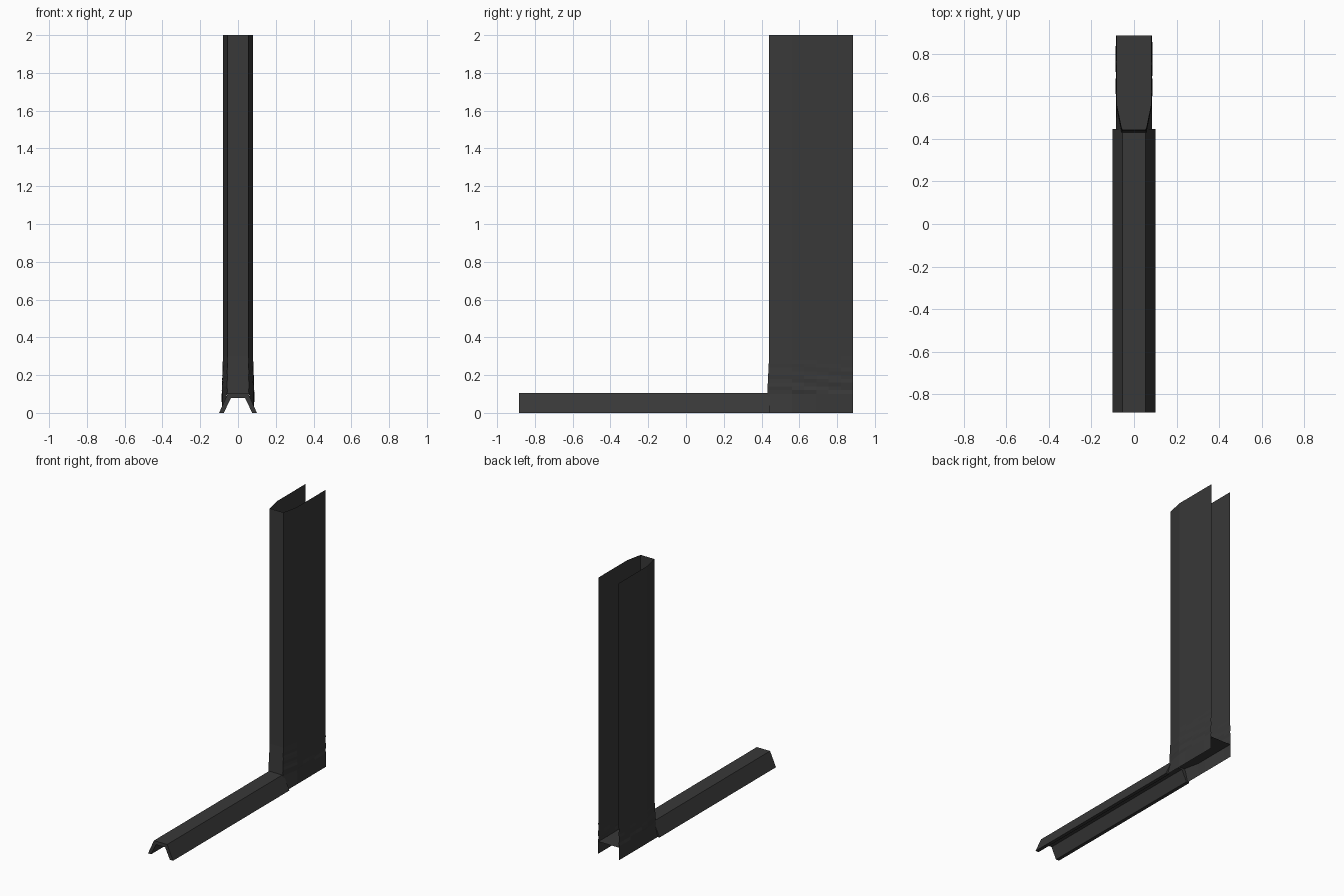
import bpy, bmesh, math

if "Cube" in bpy.data.objects:
    bpy.data.objects.remove(bpy.data.objects["Cube"])

dark = bpy.data.materials.new("dark_grey")
dark.diffuse_color = (0.04, 0.04, 0.04, 1)
dark.use_nodes = True
dark.node_tree.nodes["Principled BSDF"].inputs["Base Color"].default_value = dark.diffuse_color


def finish(bm, name):
    me = bpy.data.meshes.new(name)
    bmesh.ops.remove_doubles(bm, verts=bm.verts, dist=1e-5)
    bm.normal_update()
    bm.to_mesh(me)
    bm.free()
    me.materials.append(dark)
    ob = bpy.data.objects.new(name, me)
    bpy.context.collection.objects.link(ob)
    return ob


# horizontal beam: thick trapezoid channel, open below
outer = [(-0.1, 0), (-0.053, 0.105), (0.053, 0.105), (0.1, 0)]
inner = [(0.075, 0), (0.037, 0.08), (-0.037, 0.08), (-0.075, 0)]
section = outer + inner
bm = bmesh.new()
ends = [[bm.verts.new((x, y, z)) for x, z in section] for y in (-0.885, 0.445)]
n = len(section)
for i in range(n):
    j = (i + 1) % n
    bm.faces.new((ends[0][i], ends[0][j], ends[1][j], ends[1][i]))
for i in range(3):
    for e in ends:
        bm.faces.new((e[i], e[i + 1], e[n - 2 - i], e[n - 1 - i]))
bmesh.ops.recalc_face_normals(bm, faces=bm.faces)
finish(bm, "channel_beam")

# upright post: thin sheet folded into a U, open at the back and top
half = [(0.055, 0.44)] + [(0.08, 0.56 + 0.065 * k) for k in range(6)]
profile = [(-x, y) for x, y in reversed(half)] + half
heights = [2.0, 0.3] + [0.28 - 0.02 * k for k in range(10)]
bm = bmesh.new()
rows = []
for z in heights:
    fade = max(0.0, (0.3 - z) / 0.2)
    row = []
    for x, y in profile:
        # creases near the foot of the sheet
        crease = fade * (0.003 + 0.004 * math.sin(95 * z + 14 * y))
        row.append(bm.verts.new((x + math.copysign(crease, x), y - (0.01 * fade if y < 0.5 else 0), z)))
    rows.append(row)
for a, b in zip(rows, rows[1:]):
    for i in range(len(profile) - 1):
        bm.faces.new((a[i], b[i], b[i + 1], a[i + 1]))

# foot: side skirts down to the ground either side of the opening
foot = []
for x, y in profile:
    foot.append(bm.verts.new((math.copysign(0.085, x), y, 0)))
m = len(half)
for i in range(len(profile) - 1):
    if i != m - 1:
        bm.faces.new((rows[-1][i], foot[i], foot[i + 1], rows[-1][i + 1]))
bmesh.ops.recalc_face_normals(bm, faces=bm.faces)
finish(bm, "upright_post")

# sheet closing the post above the channel
bm = bmesh.new()
pts = [(-0.055, 0.44), (-0.081, 0.56), (-0.081, 0.885),
       (0.081, 0.885), (0.081, 0.56), (0.055, 0.44)]
bm.faces.new([bm.verts.new((x, y, 0.09)) for x, y in pts])
finish(bm, "post_floor")
